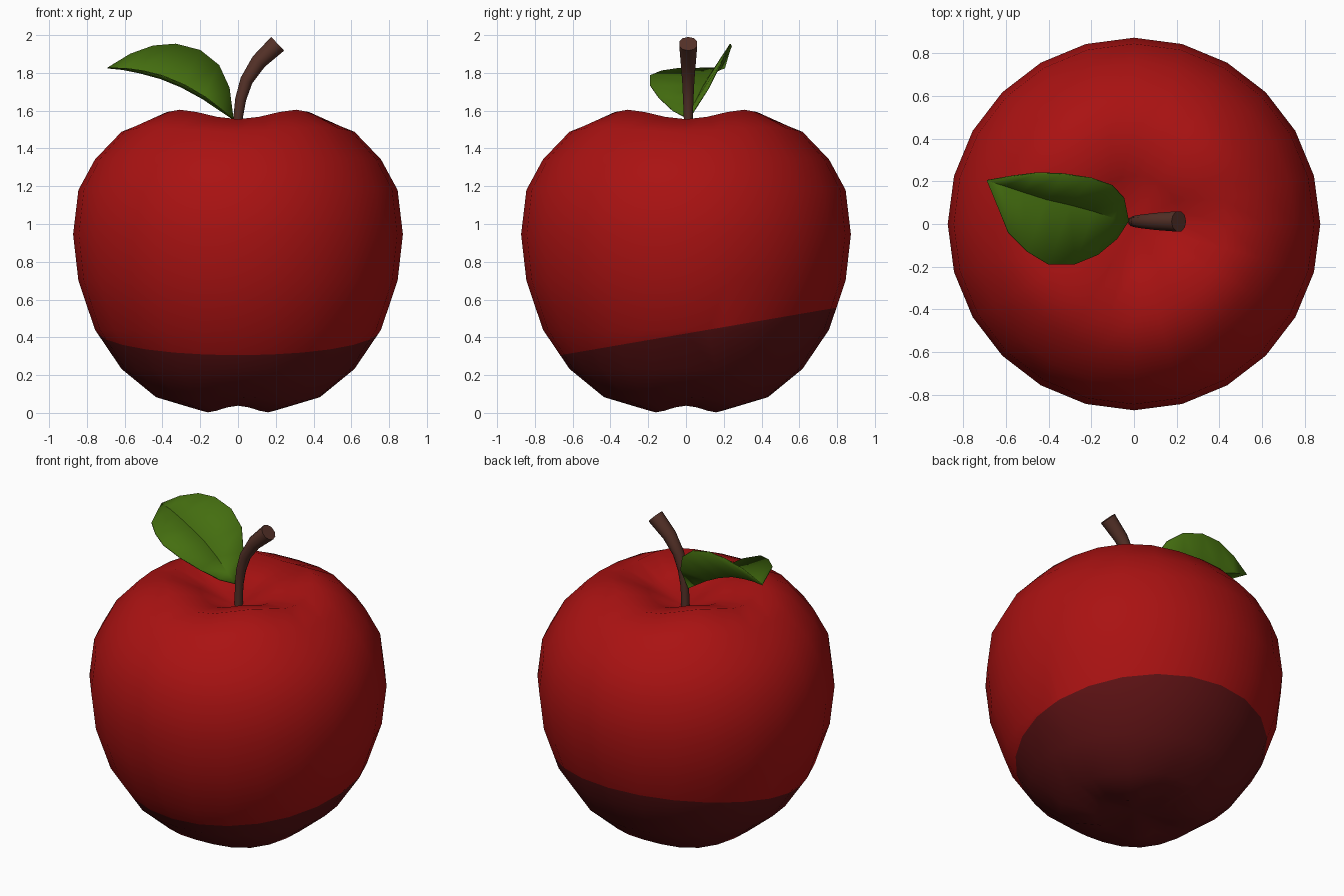
import bpy, bmesh, math
from mathutils import Vector

if "Cube" in bpy.data.objects:
    bpy.data.objects.remove(bpy.data.objects["Cube"])


def material(name, rgb):
    m = bpy.data.materials.new(name)
    m.diffuse_color = (*rgb, 1)
    m.use_nodes = True
    m.node_tree.nodes["Principled BSDF"].inputs["Base Color"].default_value = m.diffuse_color
    return m


def finish(name, bm, mats, angle):
    bmesh.ops.recalc_face_normals(bm, faces=bm.faces)
    me = bpy.data.meshes.new(name)
    bm.to_mesh(me)
    bm.free()
    ob = bpy.data.objects.new(name, me)
    bpy.context.collection.objects.link(ob)
    for m in mats:
        me.materials.append(m)
    bpy.ops.object.select_all(action='DESELECT')
    ob.select_set(True)
    bpy.context.view_layer.objects.active = ob
    bpy.ops.object.shade_smooth_by_angle(angle=math.radians(angle))
    return ob


def bridge(bm, a, b):
    n = len(a)
    for i in range(n):
        j = (i + 1) % n
        bm.faces.new((a[i], a[j], b[j], b[i]))


def fan(bm, ring, tip):
    for i in range(len(ring)):
        bm.faces.new((ring[i], ring[(i + 1) % len(ring)], tip))


red = material("apple red", (0.40, 0.006, 0.006))
dark = material("dark red", (0.11, 0.006, 0.007))
brown = material("stem brown", (0.09, 0.031, 0.021))
green = material("leaf green", (0.058, 0.155, 0.005))

# Apple body: 24-sided rings (radius, height, four-lobe wave height)
SIDES = 24
profile = [(0.225, 0.0205, 0.0175), (0.435, 0.074, 0.010), (0.617, 0.23, 0.003),
           (0.757, 0.44, 0), (0.845, 0.70, 0), (0.873, 0.945, 0), (0.845, 1.18, 0),
           (0.757, 1.345, -0.003), (0.617, 1.50, -0.012), (0.435, 1.58, -0.025),
           (0.225, 1.522, -0.015)]
bm = bmesh.new()
rings = []
for r, z, wave in profile:
    ring = []
    for i in range(SIDES):
        a = math.tau * i / SIDES
        ring.append(bm.verts.new((r * math.cos(a), r * math.sin(a), z + wave * math.cos(4 * a))))
    rings.append(ring)
for a, b in zip(rings, rings[1:]):
    bridge(bm, a, b)
fan(bm, rings[0], bm.verts.new((0, 0, 0.07)))
fan(bm, rings[-1], bm.verts.new((0, 0, 1.42)))

# Dark underside, cut along a tilted plane
point, normal = Vector((0, 0, 0.42)), Vector((0, -0.172, 1)).normalized()
bmesh.ops.bisect_plane(bm, geom=bm.verts[:] + bm.edges[:] + bm.faces[:],
                       plane_co=point, plane_no=normal, dist=1e-5)
for f in bm.faces:
    if (f.calc_center_median() - point).dot(normal) < 0:
        f.material_index = 1
finish("apple_body", bm, [red, dark], 80)

# Stem: tapered bent tube (x, z, radius)
path = [(-0.005, 1.40, 0.024), (0.0, 1.56, 0.025), (0.014, 1.66, 0.029),
        (0.045, 1.76, 0.034), (0.11, 1.86, 0.042), (0.21, 1.954, 0.05)]
bm = bmesh.new()
rings = []
for k, (x, z, r) in enumerate(path):
    p, q = path[max(k - 1, 0)], path[min(k + 1, len(path) - 1)]
    t = Vector((q[0] - p[0], 0, q[1] - p[1])).normalized()
    side = Vector((t.z, 0, -t.x))
    ring = []
    for i in range(10):
        a = math.tau * i / 10
        ring.append(bm.verts.new(Vector((x, 0.012, z)) + side * (r * math.cos(a))
                                 + Vector((0, r * math.sin(a), 0))))
    rings.append(ring)
for a, b in zip(rings, rings[1:]):
    bridge(bm, a, b)
bm.faces.new(rings[0])
bm.faces.new(rings[-1])
finish("stem", bm, [brown], 45)

# Leaf: folded blade, rows of back edge, midrib and front edge
rows = [
    [(-0.045, 0.12, 1.72), (-0.10, 0.03, 1.605), (-0.08, -0.07, 1.60)],
    [(-0.10, 0.18, 1.84), (-0.19, 0.06, 1.665), (-0.17, -0.145, 1.67)],
    [(-0.20, 0.215, 1.92), (-0.30, 0.09, 1.725), (-0.28, -0.19, 1.735)],
    [(-0.33, 0.235, 1.953), (-0.41, 0.115, 1.77), (-0.40, -0.19, 1.785)],
    [(-0.45, 0.24, 1.943), (-0.52, 0.15, 1.80), (-0.50, -0.13, 1.81)],
    [(-0.57, 0.225, 1.90), (-0.61, 0.18, 1.818), (-0.59, -0.04, 1.823)],
]
bm = bmesh.new()
grid = [[bm.verts.new(c) for c in row] for row in rows]
base, tip = bm.verts.new((-0.025, 0.015, 1.555)), bm.verts.new((-0.69, 0.205, 1.826))
for a, b in zip(grid, grid[1:]):
    for i in range(2):
        bm.faces.new((a[i], a[i + 1], b[i + 1], b[i]))
for i in range(2):
    bm.faces.new((base, grid[0][i + 1], grid[0][i]))
    bm.faces.new((tip, grid[-1][i], grid[-1][i + 1]))
leaf = finish("leaf", bm, [green], 60)
mod = leaf.modifiers.new("thickness", 'SOLIDIFY')
mod.thickness = 0.006
mod.offset = 0
